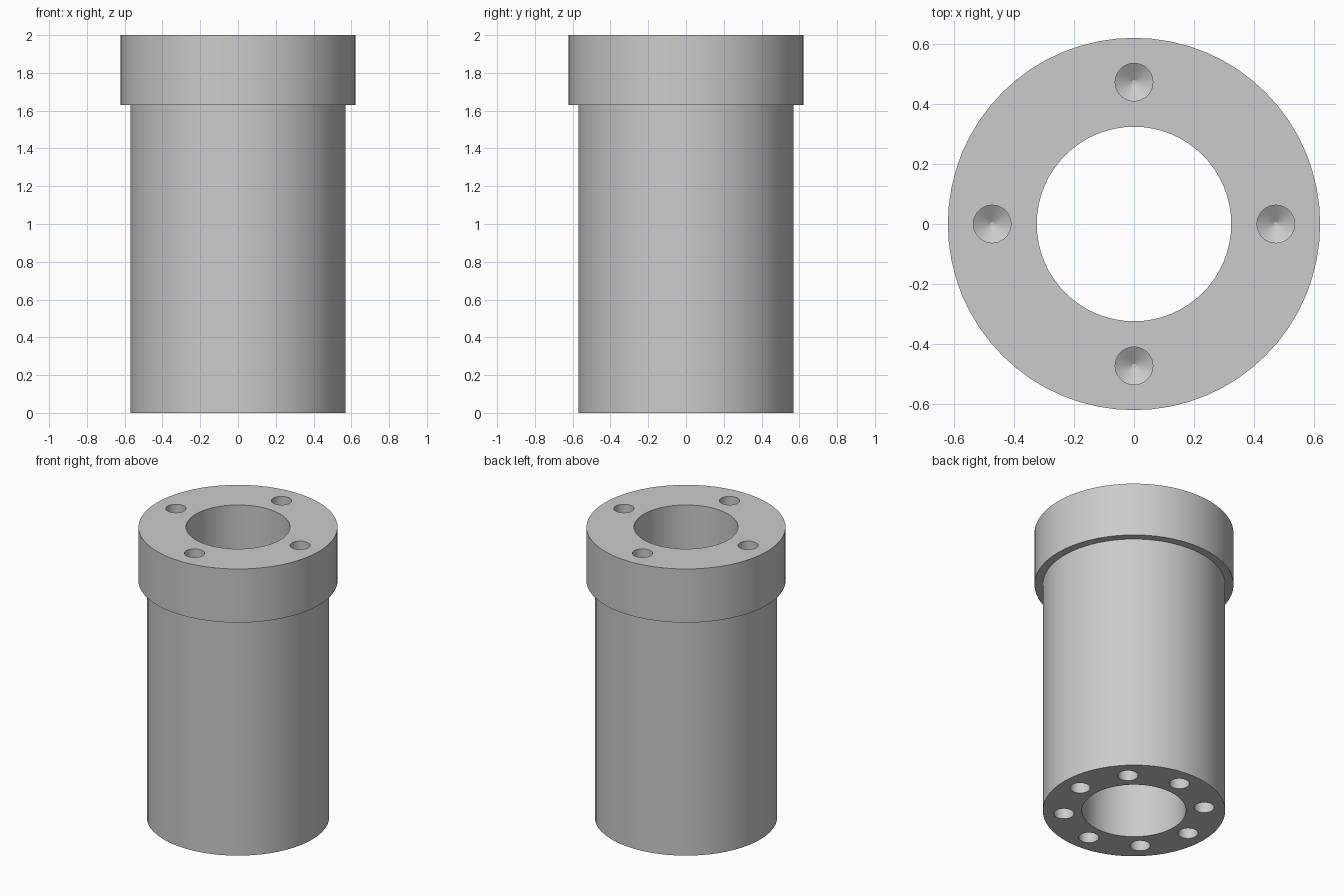
import bpy, bmesh, math
from mathutils import Matrix, Vector

if "Cube" in bpy.data.objects:
    bpy.data.objects.remove(bpy.data.objects["Cube"], do_unlink=True)

HEIGHT = 2.0
HOLE_R, TIP_R = 0.063, 0.007
HOLE_DEPTH, TIP_DEPTH = 0.32, 0.036

grey = bpy.data.materials.new("plain grey")
grey.use_nodes = True
colour = (0.6, 0.6, 0.6, 1)
grey.diffuse_color = colour
grey.node_tree.nodes["Principled BSDF"].inputs["Base Color"].default_value = colour


def lathe(bm, profile, steps, matrix=Matrix()):
    """Revolve a closed (radius, z) profile about z, then place it."""
    verts = [bm.verts.new((r, 0, z)) for r, z in profile]
    edges = [bm.edges.new((verts[i - 1], verts[i])) for i in range(len(verts))]
    before = set(bm.verts) - set(verts)
    bmesh.ops.spin(bm, geom=verts + edges, cent=(0, 0, 0), axis=(0, 0, 1),
                   angle=math.tau, steps=steps, use_merge=True)
    new = [v for v in bm.verts if v not in before]
    bmesh.ops.remove_doubles(bm, verts=new, dist=1e-5)
    new = [v for v in bm.verts if v not in before]
    bmesh.ops.transform(bm, matrix=matrix, verts=new)


def make_object(name, bm):
    bmesh.ops.recalc_face_normals(bm, faces=bm.faces)
    mesh = bpy.data.meshes.new(name)
    bm.to_mesh(mesh)
    bm.free()
    mesh.materials.append(grey)
    obj = bpy.data.objects.new(name, mesh)
    bpy.context.collection.objects.link(obj)
    return obj


def drill(bm, point, direction):
    """Add a drill shape: straight sides with a blunt conical tip."""
    rings = [(HOLE_R, -0.05), (HOLE_R, HOLE_DEPTH), (TIP_R, HOLE_DEPTH + TIP_DEPTH)]
    turn = Matrix.Translation(point) @ Matrix.Diagonal((1, 1, direction, 1))
    loops = []
    for r, z in rings:
        circle = [Vector((r * math.cos(a), r * math.sin(a), z))
                  for a in (math.tau * i / 32 for i in range(32))]
        loops.append([bm.verts.new(turn @ p) for p in circle])
    for low, high in zip(loops, loops[1:]):
        for i in range(32):
            bm.faces.new((low[i - 1], low[i], high[i], high[i - 1]))
    bm.faces.new(loops[0])
    bm.faces.new(loops[-1])


# Hollow sleeve with a wider collar on top
bm = bmesh.new()
lathe(bm, [(0.325, 0), (0.57, 0), (0.57, 1.63), (0.622, 1.63),
           (0.622, HEIGHT), (0.325, HEIGHT)], 64)
sleeve = make_object("flanged_sleeve", bm)

# Four blind holes in the top, eight in the bottom
bm = bmesh.new()
for count, radius, z, direction in ((4, 0.474, HEIGHT, -1), (8, 0.44, 0, 1)):
    for i in range(count):
        a = math.tau * i / count
        drill(bm, Vector((radius * math.cos(a), radius * math.sin(a), z)), direction)
cutter = make_object("hole_cutter", bm)
cutter.hide_render = True

cut = sleeve.modifiers.new("holes", 'BOOLEAN')
cut.operation = 'DIFFERENCE'
cut.solver = 'EXACT'
cut.object = cutter
bpy.ops.object.select_all(action='DESELECT')
bpy.context.view_layer.objects.active = sleeve
sleeve.select_set(True)
bpy.ops.object.modifier_apply(modifier=cut.name)
bpy.data.objects.remove(cutter, do_unlink=True)

bpy.ops.object.shade_smooth_by_angle(angle=math.radians(30))
